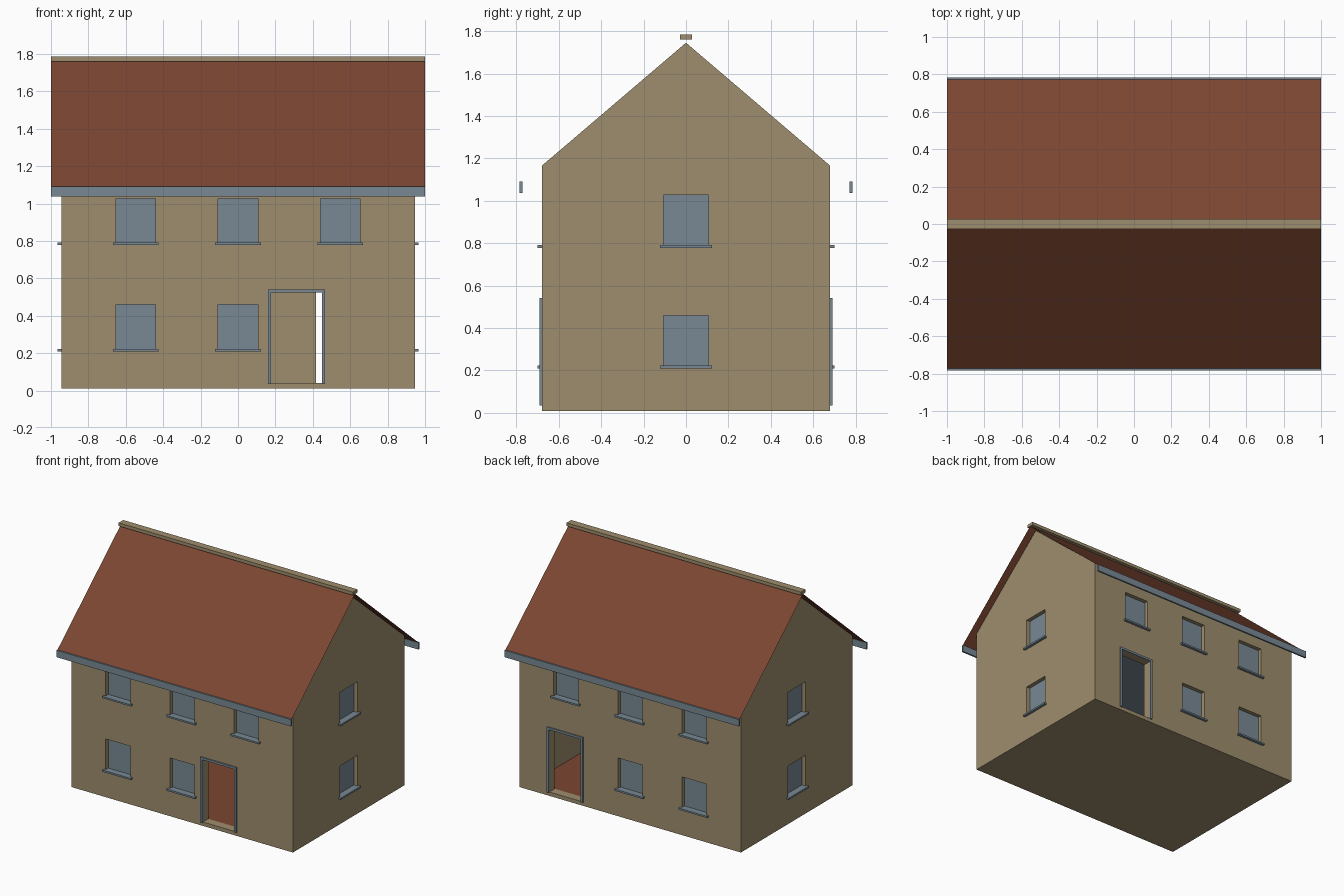
import bpy
import bmesh
from mathutils import Vector

cube = bpy.data.objects.get("Cube")
if cube:
    bpy.data.objects.remove(cube, do_unlink=True)


def make_material(name, rgb):
    linear = [(c / 255 / 12.92) if c < 11 else ((c / 255 + 0.055) / 1.055) ** 2.4 for c in rgb]
    mat = bpy.data.materials.new(name)
    mat.use_nodes = True
    mat.diffuse_color = (*linear, 1)
    bsdf = mat.node_tree.nodes["Principled BSDF"]
    bsdf.inputs["Base Color"].default_value = (*linear, 1)
    bsdf.inputs["Roughness"].default_value = 0.9
    return mat


stone = make_material("sandstone", (158, 141, 109))
tile = make_material("red_brown_tile", (124, 70, 50))
slate = make_material("blue_grey", (120, 137, 148))


def finish(name, bm, mat):
    mesh = bpy.data.meshes.new(name)
    bm.to_mesh(mesh)
    bm.free()
    mesh.materials.append(mat)
    obj = bpy.data.objects.new(name, mesh)
    bpy.context.collection.objects.link(obj)
    return obj


def boxes(name, spans, mat):
    """One object from boxes given as ((x0, x1), (y0, y1), (z0, z1))."""
    bm = bmesh.new()
    for span in spans:
        lo, hi = (Vector([sorted(s)[i] for s in span]) for i in (0, 1))
        verts = bmesh.ops.create_cube(bm, size=1)["verts"]
        bmesh.ops.scale(bm, vec=hi - lo, verts=verts)
        bmesh.ops.translate(bm, vec=(lo + hi) / 2, verts=verts)
    return finish(name, bm, mat)


# Main dimensions
W, D, BASE, EAVE, APEX = 0.945, 0.68, 0.01, 1.165, 1.745
WALL = 0.065
FLOOR, CEILING = 0.04, 0.57
RECESS = 0.035

# Gabled house body
bm = bmesh.new()
profile = [(-D, BASE), (D, BASE), (D, EAVE), (0, APEX), (-D, EAVE)]
face = bm.faces.new([bm.verts.new((-W, y, z)) for y, z in profile])
ext = bmesh.ops.extrude_face_region(bm, geom=[face])["geom"]
bmesh.ops.translate(bm, vec=(2 * W, 0, 0), verts=[v for v in ext if isinstance(v, bmesh.types.BMVert)])
bmesh.ops.recalc_face_normals(bm, faces=bm.faces)
house = finish("house_walls", bm, stone)


def on_wall(axis, side, along, depth, height):
    """Box on a long (y) or gable (x) wall; depth is measured outwards."""
    plane = D if axis == "y" else W
    out = (side * (plane + depth[0]), side * (plane + depth[1]))
    return (along, out, height) if axis == "y" else (out, along, height)


# Window layout: both long walls and both gables
windows = []
for side in (-1, 1):
    windows += [("y", side, x, 0.79) for x in (-0.547, 0, 0.547)]
    windows += [("y", side, x, 0.222) for x in (-0.547, 0)]
    windows += [("x", side, 0, z) for z in (0.79, 0.222)]

HALF, TALL = 0.106, 0.237
recesses, panes, sills = [], [], []
for axis, side, c, z in windows:
    along, height = (c - HALF, c + HALF), (z, z + TALL)
    recesses.append(on_wall(axis, side, along, (-RECESS, 0.05), height))
    panes.append(on_wall(axis, side, along, (-RECESS - 0.002, -RECESS + 0.004), height))
    sills.append(on_wall(axis, side, (c - 0.122, c + 0.122), (-RECESS, 0.02), (z - 0.012, z + 0.001)))

# Door layout: one on each long wall
doors = [(-1, 0.313), (1, 0.554)]
DOOR, TOP, FRAME = 0.136, 0.524, 0.017
openings, frames = [], []
for side, c in doors:
    openings.append(on_wall("y", side, (c - DOOR, c + DOOR), (-WALL - 0.05, 0.05), (FLOOR, TOP)))
    for s in (-1, 1):
        jamb = (c + s * DOOR, c + s * (DOOR + FRAME))
        frames.append(on_wall("y", side, jamb, (-0.01, 0.01), (0.036, TOP)))
    frames.append(on_wall("y", side, (c - DOOR - FRAME, c + DOOR + FRAME), (-0.01, 0.01), (TOP, TOP + FRAME)))

# Cut the room, doorways and window recesses out of the body
room_x, room_y = (-W + WALL, W - WALL), (-D + WALL, D - WALL)
cutters = [boxes("room_cutter", [(room_x, room_y, (FLOOR - 0.008, CEILING))], stone),
           boxes("door_cutter", openings, stone),
           boxes("window_cutter", recesses, stone)]
for cutter in cutters:
    cutter.hide_render = True
    mod = house.modifiers.new(cutter.name, "BOOLEAN")
    mod.operation = "DIFFERENCE"
    mod.solver = "EXACT"
    mod.object = cutter
graph = bpy.context.evaluated_depsgraph_get()
cut_mesh = bpy.data.meshes.new_from_object(house.evaluated_get(graph))
house.modifiers.clear()
house.data = cut_mesh
for cutter in cutters:
    bpy.data.objects.remove(cutter, do_unlink=True)

# Fittings
boxes("window_panes", panes, slate)
boxes("window_sills", sills, slate)
boxes("door_frames", frames, slate)
boxes("room_floor", [(room_x, room_y, (FLOOR - 0.008, FLOOR))], tile)
boxes("room_ceiling", [(room_x, room_y, (CEILING - 0.008, CEILING))], slate)

# Thin roof sheets, gutters and ridge cap
for name, side in (("front", -1), ("back", 1)):
    bm = bmesh.new()
    corners = [(-1, side * 0.775, 1.088), (1, side * 0.775, 1.088), (1, 0, 1.76), (-1, 0, 1.76)]
    if side > 0:
        corners.reverse()
    bm.faces.new([bm.verts.new(c) for c in corners])
    finish(name + "_roof", bm, tile)
    boxes(name + "_gutter", [((-1, 1), (side * 0.77, side * 0.784), (1.037, 1.09))], slate)
boxes("ridge_cap", [((-1, 1), (-0.028, 0.028), (1.76, 1.785))], stone)
